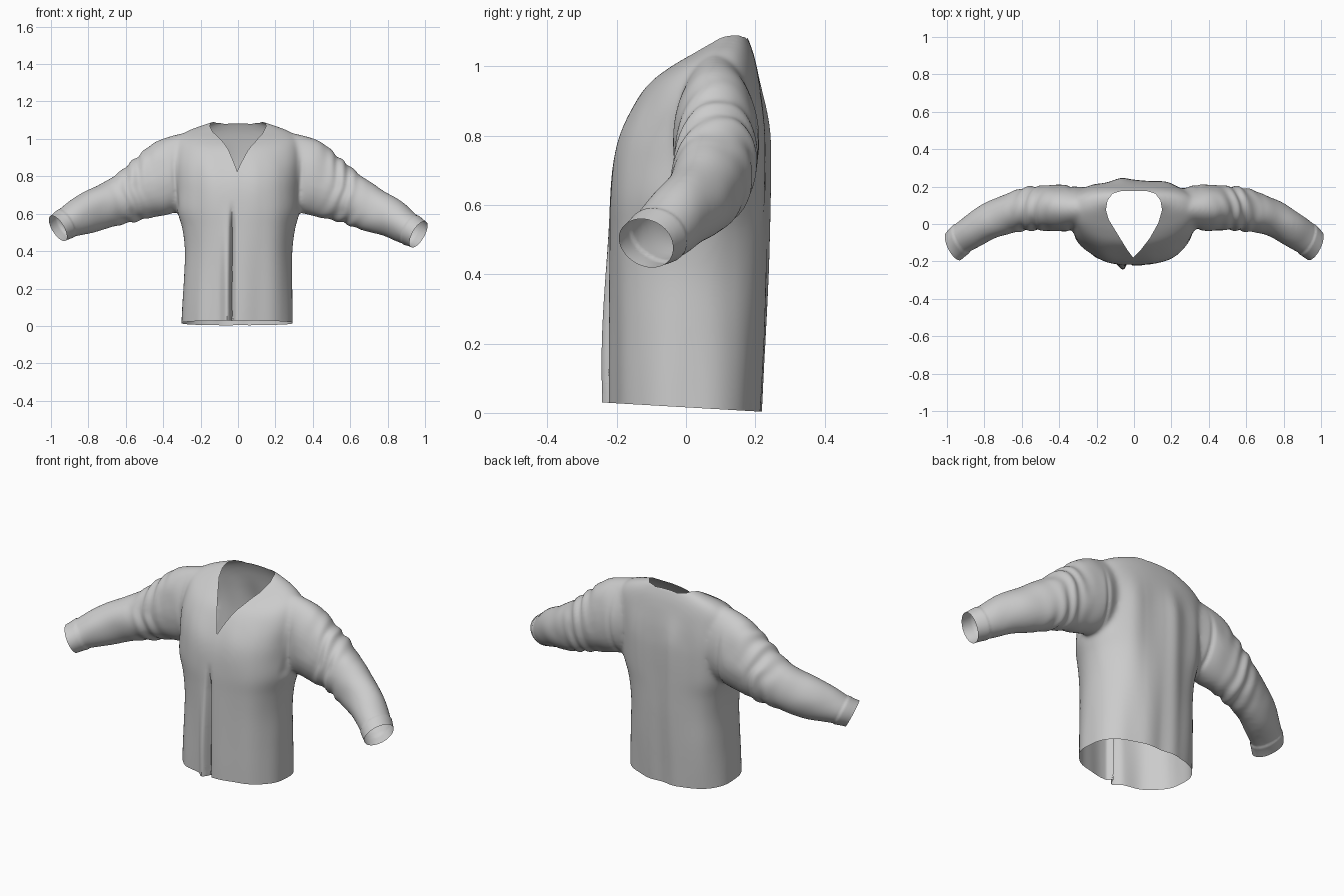
import bpy, bmesh
from math import sin, cos, pi, exp, copysign
from mathutils import Vector, noise

if "Cube" in bpy.data.objects:
    bpy.data.objects.remove(bpy.data.objects["Cube"])


def loft(bm, rings):
    """Closed solid skinned through rings of points."""
    loops = [[bm.verts.new(p) for p in r] for r in rings]
    n = len(loops[0])
    for a, b in zip(loops, loops[1:]):
        for i in range(n):
            j = (i + 1) % n
            bm.faces.new((a[i], a[j], b[j], b[i]))
    bm.faces.new(loops[0][::-1])
    bm.faces.new(loops[-1])


def spline(rows, steps=5):
    """Catmull-Rom resampling of tuples of numbers."""
    out = []
    for k in range(len(rows) - 1):
        p = [rows[min(max(k + d, 0), len(rows) - 1)] for d in (-1, 0, 1, 2)]
        for s in range(steps):
            t = s / steps
            out.append([0.5 * (2 * b + (c - a) * t + (2*a - 5*b + 4*c - d) * t*t
                               + (3*b - a - 3*c + d) * t**3) for a, b, c, d in zip(*p)])
    return out + [list(rows[-1])]


def gauss(v, w):
    return exp(-(v / w) ** 2)


def step(v, a, b):
    t = min(max((v - a) / (b - a), 0), 1)
    return t * t * (3 - 2 * t)


# Body sections: z, half width, front y, back y, widest y
body = [(-0.06, .302, -.215, .212, .01), (.10, .298, -.217, .222, .01),
        (.25, .292, -.217, .230, .01), (.40, .288, -.217, .235, .01),
        (.52, .302, -.217, .236, .02), (.62, .33, -.217, .236, .04),
        (.72, .335, -.210, .236, .06), (.80, .34, -.192, .234, .07),
        (.88, .345, -.156, .226, .08), (.95, .34, -.108, .214, .09),
        (1.0, .325, -.045, .204, .09), (1.04, .275, .02, .194, .10),
        (1.07, .20, .065, .183, .12), (1.093, .13, .085, .175, .13)]

# Sleeve sections: centre x, y, z, half depth, half height
sleeve = [(.18, .085, .87, .085, .18), (.28, .085, .835, .11, .196), (.37, .085, .795, .122, .20),
          (.50, .085, .73, .122, .162), (.60, .075, .68, .112, .137),
          (.70, .045, .632, .10, .122), (.80, .0, .585, .094, .112),
          (.90, -.065, .528, .086, .09), (.963, -.118, .489, .077, .072),
          (1.05, -.19, .435, .075, .068)]
CUFF, CUFF_DIR, LIFT = Vector((.963, -.118, .489)), Vector((.8, -.38, -.45)), .034

bm = bmesh.new()
N = 64
rings = []
for z, hw, yf, yb, yc in spline(body):
    ring = []
    for i in range(N):
        a = 2 * pi * i / N
        c, s = cos(a), sin(a)
        x = copysign(abs(c) ** .84, c) * hw - .006 * (1 - step(z, 0, .6))
        y = yc + copysign(abs(s) ** .84, s) * ((yb - yc) if s > 0 else (yc - yf))
        ring.append((x, y, z))
    rings.append(ring)
loft(bm, rings)

for side in (1, -1):
    rows = spline(sleeve)
    rings = []
    for k, (x, y, z, hy, hz) in enumerate(rows):
        p, q = rows[max(k - 1, 0)], rows[min(k + 1, len(rows) - 1)]
        t = (Vector(q[:3]) - Vector(p[:3])).normalized()
        u = Vector((0, 0, 1)).cross(t).normalized()
        v = t.cross(u)
        lift = LIFT * step(x, .55, .95) if side < 0 else 0
        ring = []
        for i in range(40):
            a = 2 * pi * i / 40
            w = Vector((x, y, z + lift)) + u * cos(a) * hy + v * sin(a) * hz
            ring.append((w.x * side, w.y, w.z))
        rings.append(ring[::side])
    loft(bm, rings)
bmesh.ops.recalc_face_normals(bm, faces=bm.faces)

# Fuse body and sleeves into one skin
me = bpy.data.meshes.new("solid")
bm.to_mesh(me)
bm.free()
solid = bpy.data.objects.new("solid", me)
bpy.context.collection.objects.link(solid)
mod = solid.modifiers.new("fuse", 'REMESH')
mod.mode, mod.voxel_size = 'VOXEL', .009
fused = bpy.data.meshes.new_from_object(solid.evaluated_get(bpy.context.evaluated_depsgraph_get()))
bpy.data.objects.remove(solid)
bm = bmesh.new()
bm.from_mesh(fused)
for _ in range(10):
    bmesh.ops.smooth_vert(bm, verts=bm.verts, factor=.5,
                          use_axis_x=True, use_axis_y=True, use_axis_z=True)
bm.normal_update()

# Cloth folds, seams and cuffs
moves = []
for vert in bm.verts:
    x, y, z = vert.co
    ax, n = abs(x), vert.normal.copy()
    arm = step(ax, .33, .45)
    # long drapes on the body
    d = .011 * (1 - arm) * noise.noise(Vector((x * 9, y * 7 + 3, z * 1.2))) * (1 - step(z, .8, 1.0))
    # soft, uneven creases on the sleeves
    rough = noise.noise(Vector((x * 7, y * 8, z * 8)))
    d += arm * .008 * rough
    along = ax + .35 * (.7 - z) + .3 * y
    d += arm * .005 * sin(along * 75 + x + rough * 2) * gauss(ax - .56, .08)
    # armhole seam, strongest at the underarm
    d -= .006 * gauss(ax - .33 - .012 * sin(z * 9), .012) * step(z, .6, .66) * (1 - step(z, .8, .96))
    # cuff band
    out = (Vector((ax, y, z - (LIFT if x < 0 else 0))) - CUFF).dot(CUFF_DIR)
    if ax > .7:
        d += .005 * step(out, -.066, -.056)
    co = vert.co + n * d
    # front pleat: raised lip beside a deep groove
    if y < -.05 and ax < .2:
        co.y -= .026 * (1 - step(z, .15, .68)) * gauss(x + .062, .024)
        co.y += .03 * (1 - step(z, .5, .68)) * gauss(x + .03, .011)
    # centre back ridge
    if y > .1:
        co.y += .009 * gauss(x + .07, .05) * (1 - step(z, .8, 1.0))
    moves.append(co)
for vert, co in zip(bm.verts, moves):
    vert.co = co


def slice_at(co, no, test, clear=False):
    """Slice the faces that pass the test, dropping the outer side if asked."""
    faces = [f for f in bm.faces if test(f.calc_center_median())]
    geom = faces + list({e for f in faces for e in f.edges}) + list({v for f in faces for v in f.verts})
    bmesh.ops.bisect_plane(bm, geom=geom, plane_co=co, plane_no=no, clear_outer=clear)


# Open hem and cuffs
slice_at((0, -.24, .03), (0, -.058, -1), lambda c: c.z < .2, True)
for s in (1, -1):
    slice_at((s * CUFF.x, CUFF.y, CUFF.z + (LIFT if s < 0 else 0)),
             (s * CUFF_DIR.x, CUFF_DIR.y, CUFF_DIR.z), lambda c: c.x * s > .8, True)

# Pointed neckline, drawn from above
half = [(.035, -.14), (.085, -.075), (.13, .005), (.15, .075), (.142, .125), (.115, .162), (.07, .176)]
outline = [(-.008, -.184)] + half + [(-x, y) for x, y in reversed(half)]
edges = [(Vector((*a, 0)), Vector((b[1] - a[1], a[0] - b[0], 0)).normalized())
         for a, b in zip(outline, outline[1:] + outline[:1])]
for p, no in edges:
    slice_at(p, no, lambda c: c.z > .76 and abs(c.x) < .2)
inside = [f for f in bm.faces if f.calc_center_median().z > .76
          and all((f.calc_center_median() - p).dot(no) < 0 for p, no in edges)]
bmesh.ops.delete(bm, geom=inside, context='FACES')

bm.to_mesh(fused)
bm.free()
fused.name = "shirt"
shirt = bpy.data.objects.new("shirt", fused)
bpy.context.collection.objects.link(shirt)
bpy.context.view_layer.objects.active = shirt
shirt.select_set(True)
bpy.ops.object.shade_smooth_by_angle(angle=.8)
